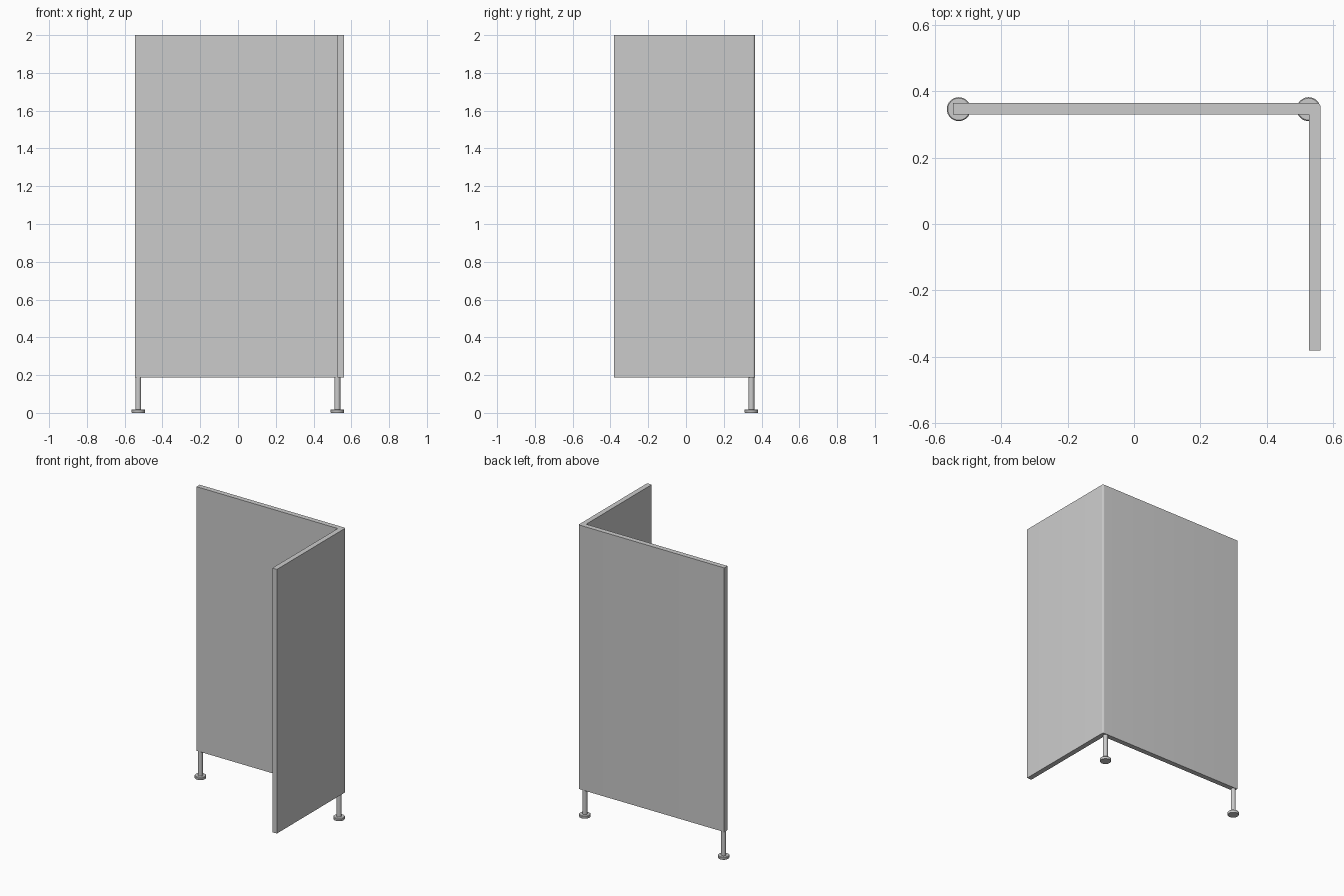
import bpy, bmesh
from math import radians, sin, cos

if "Cube" in bpy.data.objects:
    bpy.data.objects.remove(bpy.data.objects["Cube"])

Z0, Z1 = 0.187, 2.0
XL, XR, YF, YB, T, R = -0.546, 0.562, -0.381, 0.365, 0.035, 0.012


def finish(name, bm):
    bmesh.ops.recalc_face_normals(bm, faces=bm.faces)
    mesh = bpy.data.meshes.new(name)
    bm.to_mesh(mesh)
    bm.free()
    ob = bpy.data.objects.new(name, mesh)
    bpy.context.collection.objects.link(ob)
    bpy.ops.object.select_all(action='DESELECT')
    ob.select_set(True)
    bpy.context.view_layer.objects.active = ob
    bpy.ops.object.shade_smooth_by_angle(angle=radians(35))
    return ob


# L-shaped screen panel with a small rounded outer corner
corner = [(XR - R + R * cos(radians(a)), YB - R + R * sin(radians(a)))
          for a in range(0, 91, 15)]
profile = [(XL, YB - T), (XR - T, YB - T), (XR - T, YF), (XR, YF)] + corner + [(XL, YB)]
bm = bmesh.new()
base = bm.faces.new([bm.verts.new((x, y, Z0)) for x, y in profile])
top = bmesh.ops.extrude_face_region(bm, geom=[base])["geom"]
# extrusion keeps the base face, giving a closed solid
bmesh.ops.translate(bm, vec=(0, 0, Z1 - Z0),
                    verts=[g for g in top if isinstance(g, bmesh.types.BMVert)])
if not base.is_valid or len(bm.faces) < len(profile) + 2:
    bmesh.ops.holes_fill(bm, edges=[e for e in bm.edges if e.is_boundary])
finish("screen_panel", bm)


# Lathed leg: round foot pad and slim post
def leg(name, x, y):
    outline = [(0, 0), (0.034, 0), (0.036, 0.003), (0.036, 0.016), (0.033, 0.019),
               (0.0155, 0.019), (0.0155, Z0), (0, Z0)]
    bm = bmesh.new()
    vs = [bm.verts.new((r, 0, z)) for r, z in outline]
    es = [bm.edges.new(p) for p in zip(vs, vs[1:])]
    bmesh.ops.spin(bm, geom=vs + es, cent=(0, 0, 0), axis=(0, 0, 1),
                   angle=radians(360), steps=32)
    bmesh.ops.remove_doubles(bm, verts=bm.verts, dist=1e-5)
    finish(name, bm).location = (x, y, 0)


leg("left_leg", -0.528, 0.346)
leg("right_leg", 0.526, 0.346)
